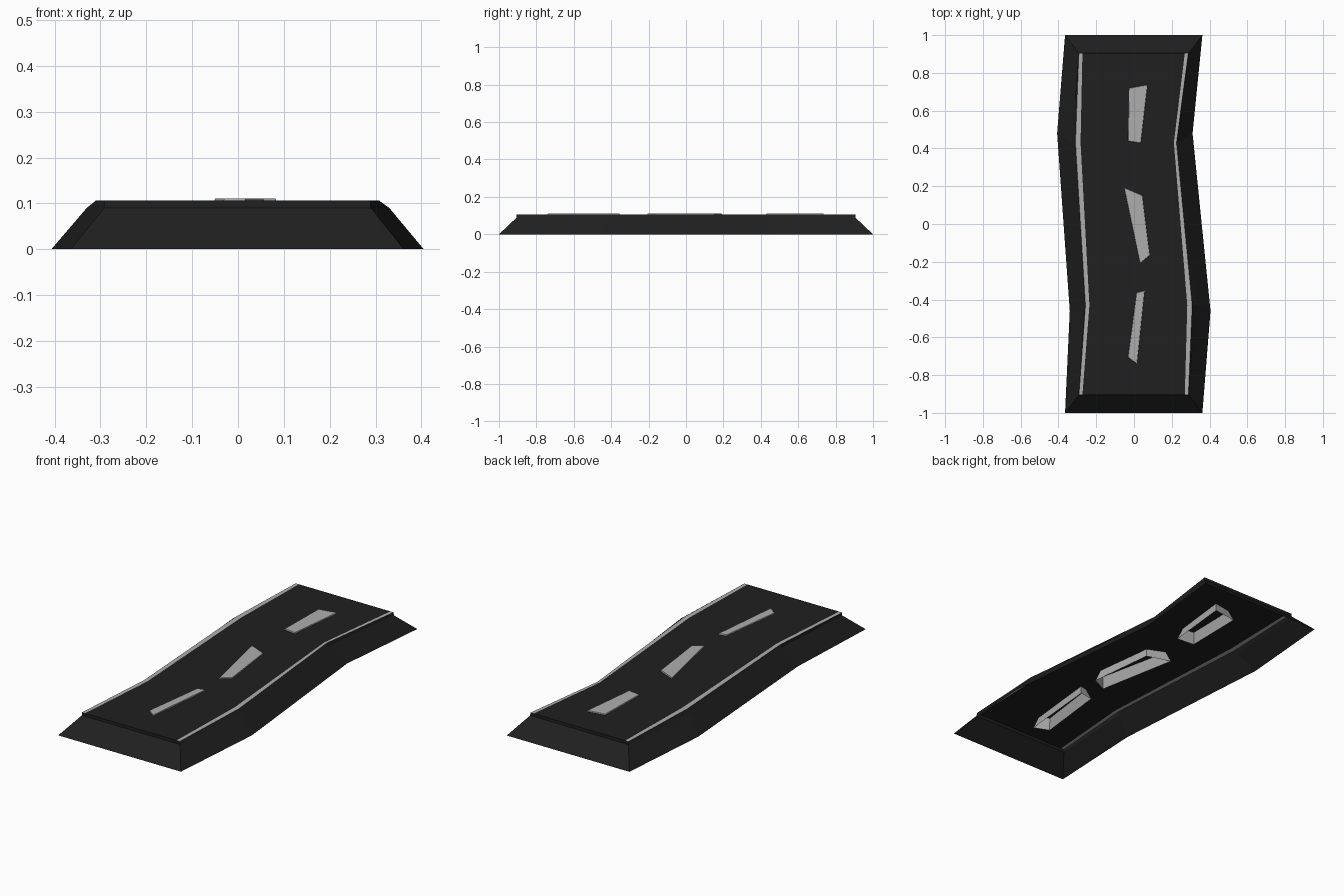
import bpy, bmesh
from mathutils import Vector

if "Cube" in bpy.data.objects:
    bpy.data.objects.remove(bpy.data.objects["Cube"])


def material(name, v):
    m = bpy.data.materials.new(name)
    m.diffuse_color = (v, v, v, 1)
    m.use_nodes = True
    m.node_tree.nodes["Principled BSDF"].inputs["Base Color"].default_value = m.diffuse_color
    return m


asphalt = material("asphalt", 0.014)
paint = material("paint", 0.42)


def build(name, strips, mat, caps=()):
    """Join neighbouring point rows with quads, then add single cap faces."""
    bm = bmesh.new()
    for a, b in strips:
        for i in range(len(a) - 1):
            bm.faces.new([bm.verts.new(p) for p in (a[i], a[i + 1], b[i + 1], b[i])])
    for c in caps:
        bm.faces.new([bm.verts.new(p) for p in c])
    bmesh.ops.remove_doubles(bm, verts=bm.verts, dist=1e-4)
    bmesh.ops.recalc_face_normals(bm, faces=bm.faces)
    # open shells: make sure the upper faces point up
    if sum(f.normal.z * f.calc_area() for f in bm.faces) < 0:
        bmesh.ops.reverse_faces(bm, faces=bm.faces)
    me = bpy.data.meshes.new(name)
    bm.to_mesh(me)
    bm.free()
    me.materials.append(mat)
    ob = bpy.data.objects.new(name, me)
    bpy.context.collection.objects.link(ob)
    return ob


def row(xs, ys, z):
    return [Vector((x, y, z)) for x, y in zip(xs, ys)]


# Winding rows along the road, front to back
Y0 = (-1, -0.46, 0.48, 1)
Y1 = (-0.905, -0.43, 0.43, 0.905)
base_l = row((-0.365, -0.34, -0.407, -0.365), Y0, 0)
base_r = row((0.362, 0.405, 0.31, 0.362), Y0, 0)
mid_l = row((-0.292, -0.262, -0.33, -0.292), Y1, 0.09)
mid_r = row((0.29, 0.33, 0.232, 0.29), Y1, 0.09)
top_l = row((-0.292, -0.257, -0.31, -0.292), Y1, 0.106)
top_r = row((0.288, 0.308, 0.225, 0.288), Y1, 0.106)
line_l = row((-0.273, -0.236, -0.283, -0.273), Y1, 0.106)
line_r = row((0.269, 0.282, 0.211, 0.269), Y1, 0.106)

# Road bed: sloped skirt, thin lip and driving surface, open below
ends = []
for i in (0, -1):
    ends.append((base_l[i], base_r[i], mid_r[i], mid_l[i]))
    ends.append((mid_l[i], mid_r[i], top_r[i], line_r[i], line_l[i], top_l[i]))
build("road_bed", [(base_l, mid_l), (mid_l, top_l), (line_l, line_r),
                   (top_r, mid_r), (mid_r, base_r)], asphalt, ends)

# Painted edge lines
build("edge_line_left", [(top_l, line_l)], paint)
build("edge_line_right", [(line_r, top_r)], paint)

# Centre dashes: crooked caps with flared walls reaching below the surface
dashes = {
    "front": ((0.055, -0.355), (0.015, -0.365), (-0.03, -0.705), (0.015, -0.738)),
    "middle": ((-0.05, 0.19), (0.043, 0.15), (0.082, -0.165), (0.033, -0.205)),
    "back": ((-0.025, 0.718), (0.07, 0.735), (0.035, 0.43), (-0.03, 0.44)),
}
for key, pts in dashes.items():
    c = sum((Vector(p) for p in pts), Vector((0, 0))) / 4
    top = [Vector((x, y, 0.111)) for x, y in pts]
    low = []
    for x, y in pts:
        sx = 1 if x > c.x else -1
        sy = 1 if y > c.y else -1
        low.append(Vector((x + 0.018 * sx, y + 0.022 * sy, 0.05)))
    # front dash leans, so use the corner order instead of the centre
    if key == "front":
        for p, q, sx in zip(low, top, (1, -1, -1, 1)):
            p.x = q.x + 0.018 * sx
    if key == "middle":
        for p, q, sx in zip(low, top, (-1, 1, 1, -1)):
            p.x = q.x + 0.018 * sx
    build("centre_dash_" + key, [(top + top[:1], low + low[:1])], paint, [top])
